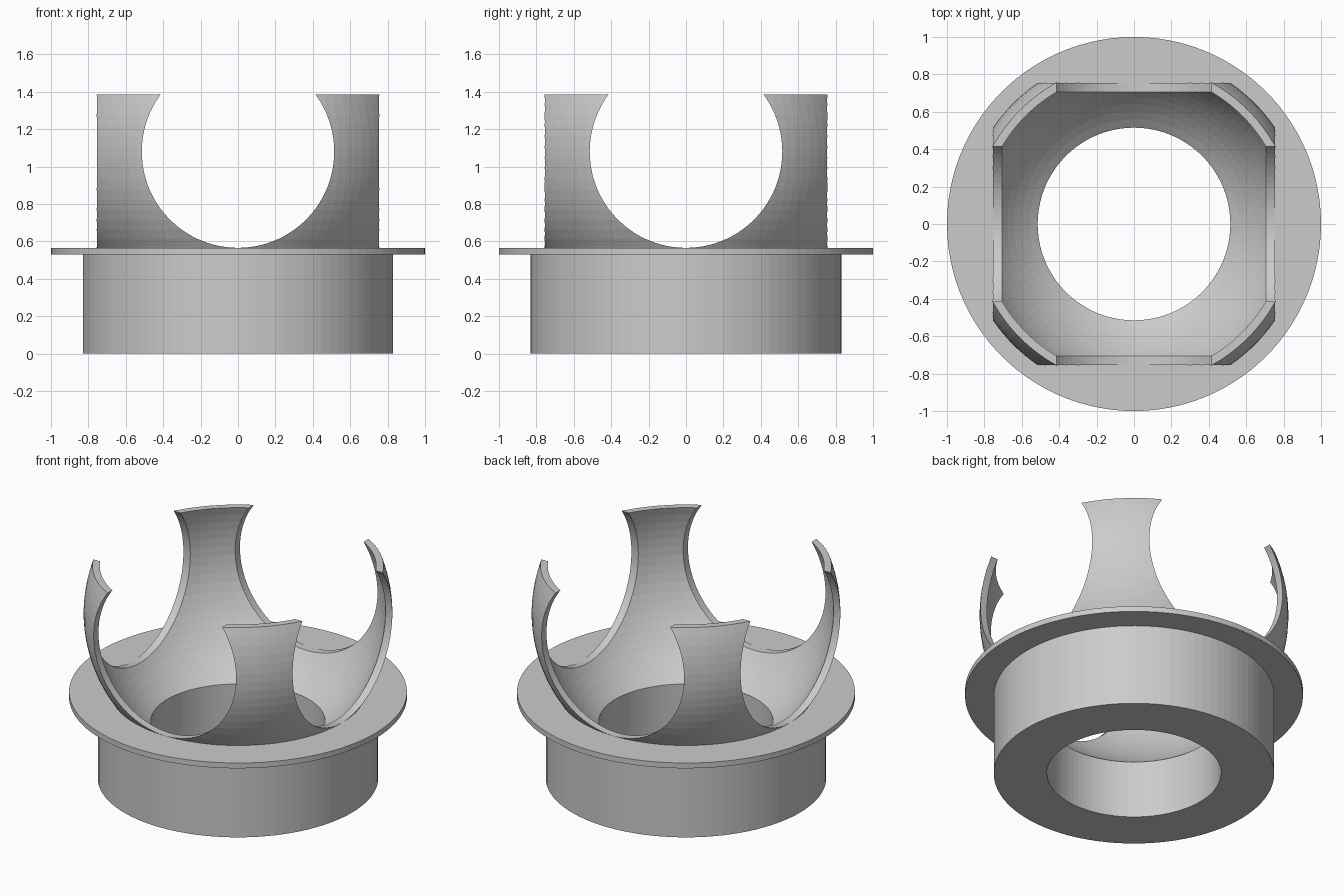
import bpy, bmesh
from math import sin, cos, asin, pi, sqrt
from mathutils import Matrix

if "Cube" in bpy.data.objects:
    bpy.data.objects.remove(bpy.data.objects["Cube"])

SIDES = 100
BALL_Z = 1.08               # centre of the spherical cup
R_OUT, R_IN = 0.914, 0.873  # cup shell radii
HOLE = 0.515                # radius of all bores
TOP, FLANGE_TOP = 1.385, 0.565


def arc(radius, z0, z1, steps):
    """Points (r, z) on the sphere from height z0 to z1."""
    a0, a1 = asin((z0 - BALL_Z) / radius), asin((z1 - BALL_Z) / radius)
    angles = [a0 + (a1 - a0) * i / steps for i in range(steps + 1)]
    return [(radius * cos(a), BALL_Z + radius * sin(a)) for a in angles]


def lathe(name, profile):
    """Revolve a closed (r, z) profile around z."""
    bm = bmesh.new()
    rings = []
    for i in range(SIDES):
        a = 2 * pi * i / SIDES
        rings.append([bm.verts.new((r * cos(a), r * sin(a), z)) for r, z in profile])
    n = len(profile)
    for i in range(SIDES):
        p, q = rings[i], rings[(i + 1) % SIDES]
        for j in range(n):
            k = (j + 1) % n
            bm.faces.new((p[j], q[j], q[k], p[k]))
    bmesh.ops.recalc_face_normals(bm, faces=bm.faces)
    return to_object(name, bm)


def to_object(name, bm):
    mesh = bpy.data.meshes.new(name)
    bm.to_mesh(mesh)
    bm.free()
    obj = bpy.data.objects.new(name, mesh)
    bpy.context.collection.objects.link(obj)
    return obj


def cut_bore(obj, axis):
    """Cut a horizontal round bore through the cup, just clear of the flange."""
    bm = bmesh.new()
    rot = Matrix.Rotation(pi / 2, 4, axis)
    bmesh.ops.create_cone(bm, cap_ends=True, segments=SIDES, radius1=HOLE - 0.0005,
                          radius2=HOLE - 0.0005, depth=2.4,
                          matrix=Matrix.Translation((0, 0, BALL_Z)) @ rot)
    cutter = to_object("bore_cutter", bm)
    cutter.hide_render = True
    mod = obj.modifiers.new("bore", 'BOOLEAN')
    mod.operation = 'DIFFERENCE'
    mod.solver = 'EXACT'
    mod.object = cutter
    bpy.context.view_layer.objects.active = obj
    bpy.ops.object.modifier_apply(modifier=mod.name)
    bpy.data.objects.remove(cutter)


# Ring base, flange and spherical cup as one turned solid
seat_z = BALL_Z - sqrt(R_IN ** 2 - HOLE ** 2)
profile = [(HOLE, 0), (0.83, 0), (0.83, 0.53), (1, 0.53), (1, FLANGE_TOP)]
profile += arc(R_OUT, FLANGE_TOP, TOP, 15)
profile += arc(R_IN, TOP, seat_z, 20)[:-1] + [(HOLE, seat_z)]
holder = lathe("ball_socket_holder", profile)

# Crossing side bores leave four curved prongs
for axis in ('X', 'Y'):
    cut_bore(holder, axis)
